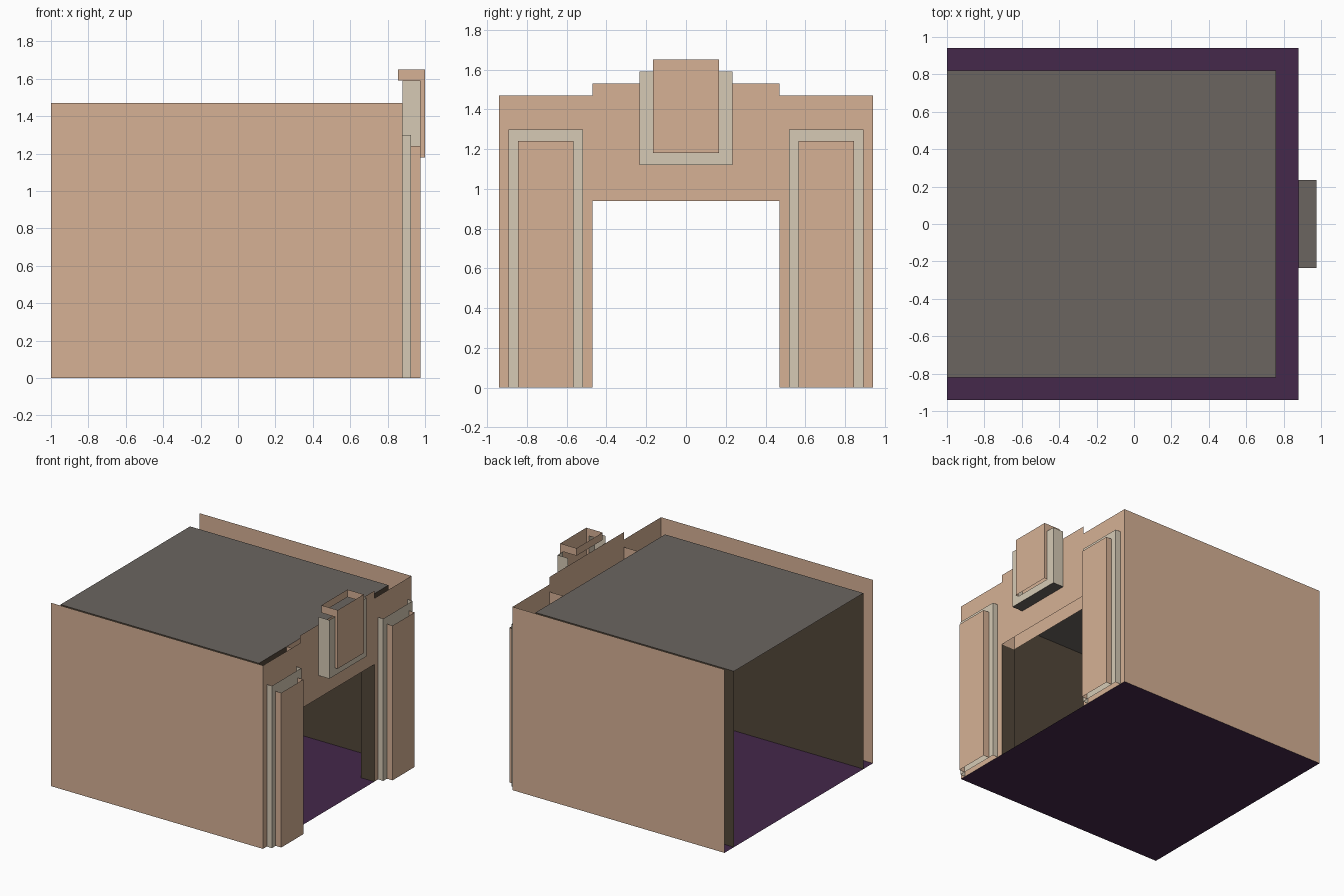
import bpy, bmesh

if "Cube" in bpy.data.objects:
    bpy.data.objects.remove(bpy.data.objects["Cube"])


def material(name, color):
    m = bpy.data.materials.new(name)
    m.diffuse_color = (*color, 1)
    m.use_nodes = True
    m.node_tree.nodes["Principled BSDF"].inputs["Base Color"].default_value = m.diffuse_color
    return m


TAN = material("tan_plaster", (0.67, 0.44, 0.30))
CREAM = material("cream_trim", (0.67, 0.59, 0.46))
BROWN = material("dark_brown", (0.084, 0.061, 0.041))
GREY = material("warm_grey", (0.147, 0.13, 0.117))
PURPLE = material("purple_floor", (0.058, 0.021, 0.07))


def sheet(name, polys, mat):
    """Object made of thin flat polygons."""
    bm = bmesh.new()
    for p in polys:
        bm.faces.new([bm.verts.new(v) for v in p])
    bmesh.ops.remove_doubles(bm, verts=bm.verts, dist=0.0005)
    me = bpy.data.meshes.new(name)
    bm.to_mesh(me)
    bm.free()
    me.materials.append(mat)
    ob = bpy.data.objects.new(name, me)
    bpy.context.collection.objects.link(ob)
    return ob


def on_x(x, y0, y1, z0, z1):
    # rectangle facing +x
    return [(x, y0, z0), (x, y1, z0), (x, y1, z1), (x, y0, z1)]


def on_y(y, x0, x1, z0, z1, s):
    # rectangle facing +y (s=1) or -y (s=-1)
    p = [(x0, y, z0), (x1, y, z0), (x1, y, z1), (x0, y, z1)]
    return p[::-1] if s > 0 else p


def on_z(z, x0, x1, y0, y1, s):
    # rectangle facing up (s=1) or down (s=-1)
    p = [(x0, y0, z), (x1, y0, z), (x1, y1, z), (x0, y1, z)]
    return p if s > 0 else p[::-1]


L, F, W, H = -1.0, 0.88, 0.94, 1.47      # outer shell
FI, WI, HI = 0.76, 0.82, 1.41            # inner room
D, DH = 0.47, 0.94                       # doorway

# floor and ceiling
sheet("floor", [on_z(0, L, F, -W, W, 1)], PURPLE)
sheet("ceiling", [on_z(HI, L, FI, -WI, WI, -1)], GREY)

# outer side walls
for s, side in ((-1, "front"), (1, "back")):
    sheet(side + "_outer_wall", [on_y(s * W, L, F, 0, H, s)], TAN)
    sheet(side + "_inner_wall", [on_y(s * WI, L, FI, 0, HI, -s)], BROWN)

# stepped facade with doorway
half = [(D, DH), (D, 0), (W, 0), (W, H), (D, H), (D, 1.53)]
outline = half + [(-y, z) for y, z in reversed(half)]
sheet("facade", [[(F, y, z) for y, z in outline]], TAN)

# inner end wall, door jambs and the open lintel behind the facade
sheet("inner_end_wall", [on_x(FI, -WI, -D, 0, HI)[::-1], on_x(FI, D, WI, 0, HI)[::-1]], BROWN)
sheet("door_jambs", [on_y(s * D, FI, F, 0, DH, -s) for s in (-1, 1)], BROWN)
sheet("door_lintel", [on_x(FI, -D, D, DH, HI)]
      + [on_y(s * D, FI, F, DH, HI, -s) for s in (-1, 1)], TAN)


# open-topped projecting panels: a front and two sides
def panel(name, x0, x1, y0, y1, z0, z1, mat):
    sheet(name, [on_x(x1, y0, y1, z0, z1), on_y(y0, x0, x1, z0, z1, -1),
                 on_y(y1, x0, x1, z0, z1, 1)], mat)


for c, side in ((-0.705, "front"), (0.705, "back")):
    panel(side + "_pilaster_trim", F, 0.925, c - 0.187, c + 0.187, 0, 1.30, CREAM)
    panel(side + "_pilaster_panel", 0.925, 0.975, c - 0.14, c + 0.14, 0, 1.24, TAN)

# keystone: U-shaped cream surround with grey underside
K, KI, KX = 0.235, 0.165, 0.975
sheet("keystone_surround",
      [on_x(KX, -K, -KI, 1.12, 1.59), on_x(KX, KI, K, 1.12, 1.59), on_x(KX, -KI, KI, 1.12, 1.18)]
      + [on_y(s * K, F, KX, 1.12, 1.59, s) for s in (-1, 1)], CREAM)
sheet("keystone_underside", [on_z(1.12, F, KX, -K, K, -1)], GREY)

# keystone face and its cap wrapping back over the facade
panel("keystone_face", KX, 1.0, -KI, KI, 1.18, 1.65, TAN)
sheet("keystone_cap", [on_x(0.855, -KI, KI, 1.59, 1.65)[::-1]]
      + [on_y(s * KI, 0.855, KX, 1.59, 1.65, s) for s in (-1, 1)], TAN)
